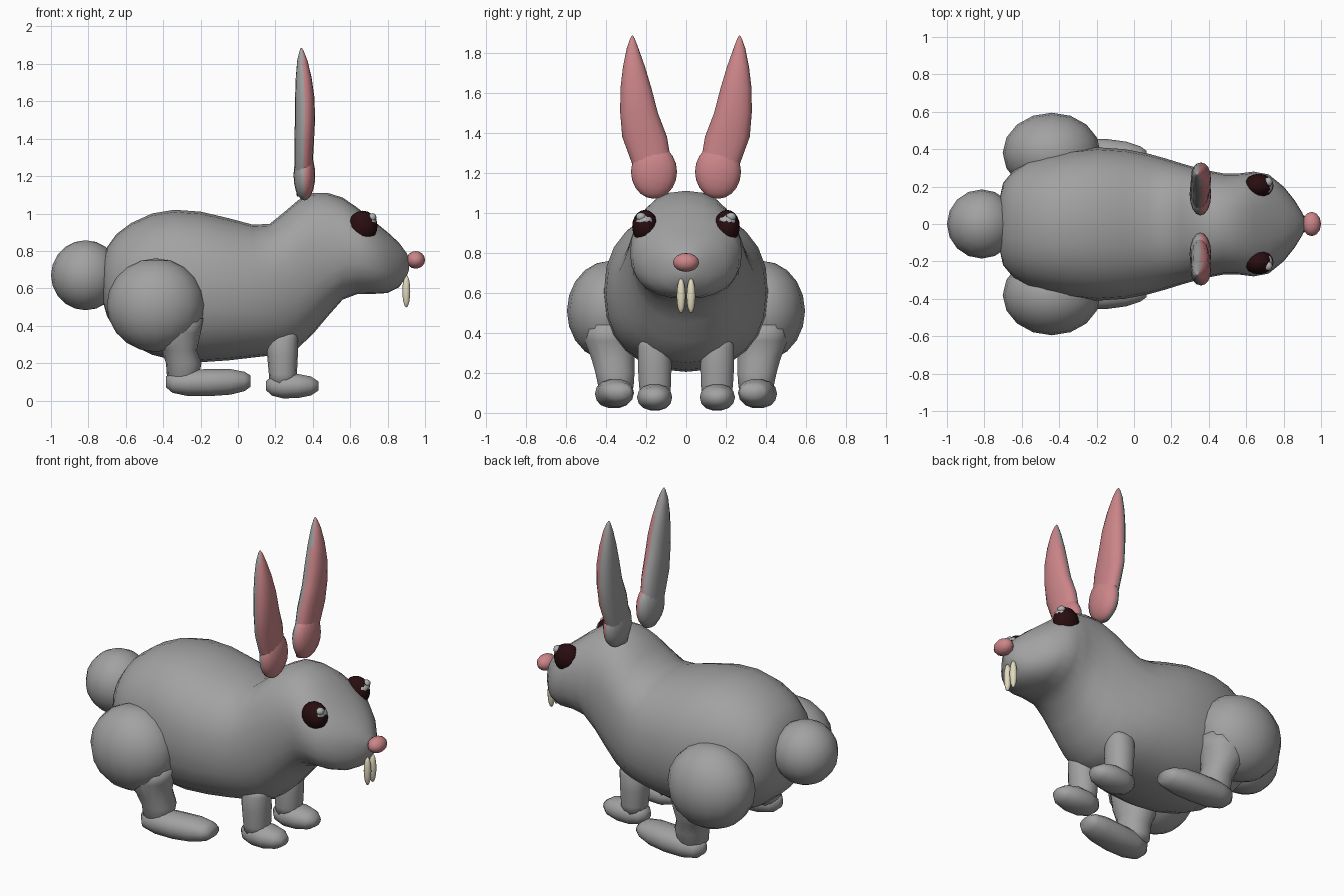
import bpy, bmesh, math
from mathutils import Vector


def material(name, rgb):
    m = bpy.data.materials.new(name)
    m.diffuse_color = (*rgb, 1)
    return m


FUR = material("grey fur", (0.36, 0.36, 0.36))
PINK = material("pink skin", (0.60, 0.235, 0.25))
EYE = material("dark eye", (0.022, 0.004, 0.005))
GLINT = material("eye highlight", (0.42, 0.44, 0.45))
TOOTH = material("ivory tooth", (0.74, 0.69, 0.50))


def finish(bm, name, mats, rule=None):
    bmesh.ops.recalc_face_normals(bm, faces=bm.faces)
    bm.normal_update()
    for f in bm.faces:
        f.smooth = True
        if rule:
            f.material_index = rule(f)
    me = bpy.data.meshes.new(name)
    bm.to_mesh(me)
    bm.free()
    for m in mats:
        me.materials.append(m)
    ob = bpy.data.objects.new(name, me)
    bpy.context.collection.objects.link(ob)
    return ob


def ball(name, centre, radii, mats, rule=None, seg=16):
    bm = bmesh.new()
    bmesh.ops.create_uvsphere(bm, u_segments=seg, v_segments=seg * 2 // 3, radius=1)
    for v in bm.verts:
        v.co = Vector(c + r * k for c, r, k in zip(centre, radii, v.co))
    return finish(bm, name, mats, rule)


def loft(name, axis, rings, mats, rule=None, seg=20, p=0.92):
    """Rings are (position, centre a, centre b, radius a, radius b) along x or z."""
    bm = bmesh.new()
    loops = []
    for t, a, b, ra, rb in rings:
        loop = []
        for i in range(seg):
            w = math.tau * i / seg
            c, s = math.cos(w), math.sin(w)
            u = a + ra * math.copysign(abs(c) ** p, c)
            v = b + rb * math.copysign(abs(s) ** p, s)
            loop.append(bm.verts.new((t, u, v) if axis == 'x' else (u, v, t)))
        loops.append(loop)
    for l0, l1 in zip(loops, loops[1:]):
        for i in range(seg):
            j = (i + 1) % seg
            bm.faces.new((l0[i], l0[j], l1[j], l1[i]))
    bm.faces.new(loops[0])
    bm.faces.new(loops[-1])
    return finish(bm, name, mats, rule)


# Body and head: x, bottom z, top z, half width
profile = [
    (-0.72, 0.52, 0.76, 0.13), (-0.70, 0.45, 0.82, 0.22), (-0.65, 0.37, 0.89, 0.28),
    (-0.57, 0.30, 0.95, 0.335), (-0.46, 0.245, 1.00, 0.37), (-0.34, 0.215, 1.02, 0.395),
    (-0.20, 0.205, 1.01, 0.41), (-0.05, 0.215, 0.975, 0.40), (0.08, 0.23, 0.94, 0.375),
    (0.17, 0.24, 0.945, 0.35), (0.25, 0.25, 1.01, 0.325), (0.32, 0.28, 1.07, 0.305),
    (0.40, 0.355, 1.11, 0.285), (0.48, 0.45, 1.11, 0.27), (0.56, 0.54, 1.085, 0.27),
    (0.64, 0.57, 1.03, 0.28), (0.72, 0.57, 0.965, 0.265), (0.80, 0.575, 0.90, 0.20),
    (0.86, 0.605, 0.845, 0.125), (0.90, 0.66, 0.79, 0.06), (0.915, 0.70, 0.76, 0.02)]
loft("body_and_head", 'x',
     [(x, 0, (lo + hi) / 2, w, (hi - lo) / 2) for x, lo, hi, w in profile],
     [FUR], seg=24, p=0.88)

# Tail and nose
ball("tail", (-0.815, 0, 0.67), (0.185, 0.185, 0.187), [FUR])
ball("nose", (0.95, 0, 0.752), (0.05, 0.065, 0.047), [PINK], seg=12)


def front_skin(f):
    return 1 if f.normal.x > 0.2 else 0


for s, side in ((1, "left"), (-1, "right")):
    # Hind leg: thigh, shank and long foot
    ball(side + "_thigh", (-0.44, s * 0.38, 0.51), (0.262, 0.215, 0.25), [FUR])
    loft(side + "_shank", 'z', [
        (0.10, -0.29, s * 0.35, 0.07, 0.07), (0.13, -0.295, s * 0.35, 0.085, 0.09),
        (0.20, -0.29, s * 0.355, 0.095, 0.10), (0.27, -0.315, s * 0.365, 0.095, 0.11),
        (0.36, -0.34, s * 0.38, 0.14, 0.13), (0.44, -0.33, s * 0.38, 0.145, 0.13)],
        [FUR], seg=14)
    loft(side + "_hind_foot", 'x', [
        (-0.385, s * 0.37, 0.10, 0.025, 0.03), (-0.35, s * 0.37, 0.095, 0.07, 0.055),
        (-0.27, s * 0.365, 0.095, 0.09, 0.072), (-0.15, s * 0.36, 0.096, 0.095, 0.074),
        (-0.04, s * 0.35, 0.10, 0.09, 0.07), (0.035, s * 0.34, 0.102, 0.075, 0.053),
        (0.068, s * 0.335, 0.104, 0.055, 0.03)], [FUR], seg=14)
    # Front leg and paw
    loft(side + "_front_leg", 'z', [
        (0.08, 0.24, s * 0.155, 0.07, 0.075), (0.14, 0.24, s * 0.155, 0.075, 0.082),
        (0.24, 0.238, s * 0.157, 0.082, 0.086), (0.33, 0.238, s * 0.16, 0.083, 0.083),
        (0.37, 0.245, s * 0.165, 0.07, 0.06)], [FUR], seg=14)
    loft(side + "_front_paw", 'x', [
        (0.15, s * 0.155, 0.08, 0.03, 0.025), (0.18, s * 0.155, 0.078, 0.065, 0.052),
        (0.24, s * 0.155, 0.077, 0.085, 0.067), (0.32, s * 0.157, 0.078, 0.088, 0.066),
        (0.39, s * 0.157, 0.078, 0.07, 0.052), (0.43, s * 0.157, 0.078, 0.035, 0.025)],
        [FUR], seg=14)
    # Ear: grey behind, pink in front, with a rounded base
    loft(side + "_ear", 'z', [
        (1.09, 0.345, s * 0.14, 0.03, 0.05), (1.16, 0.35, s * 0.155, 0.045, 0.085),
        (1.26, 0.35, s * 0.175, 0.049, 0.10), (1.38, 0.354, s * 0.207, 0.052, 0.112),
        (1.50, 0.358, s * 0.235, 0.054, 0.094), (1.62, 0.357, s * 0.25, 0.052, 0.078),
        (1.73, 0.351, s * 0.26, 0.042, 0.055), (1.82, 0.344, s * 0.267, 0.027, 0.03),
        (1.87, 0.340, s * 0.268, 0.011, 0.012), (1.885, 0.338, s * 0.268, 0.003, 0.003)],
        [FUR, PINK], front_skin, seg=16)
    ball(side + "_ear_base", (0.355, s * 0.16, 1.205), (0.058, 0.115, 0.135),
         [FUR, PINK], front_skin)
    # Eye with highlights
    ball(side + "_eye", (0.667, s * 0.205, 0.932), (0.079, 0.064, 0.083), [EYE])
    ball(side + "_eye_highlight", (0.71, s * 0.207, 0.958), (0.033, 0.045, 0.032), [GLINT], seg=9)
    ball(side + "_eye_glint", (0.718, s * 0.225, 0.98), (0.023, 0.026, 0.022), [GLINT], seg=9)
    # Front tooth
    ball(side + "_tooth", (0.90, s * 0.025, 0.585), (0.021, 0.022, 0.087), [TOOTH], seg=12)
